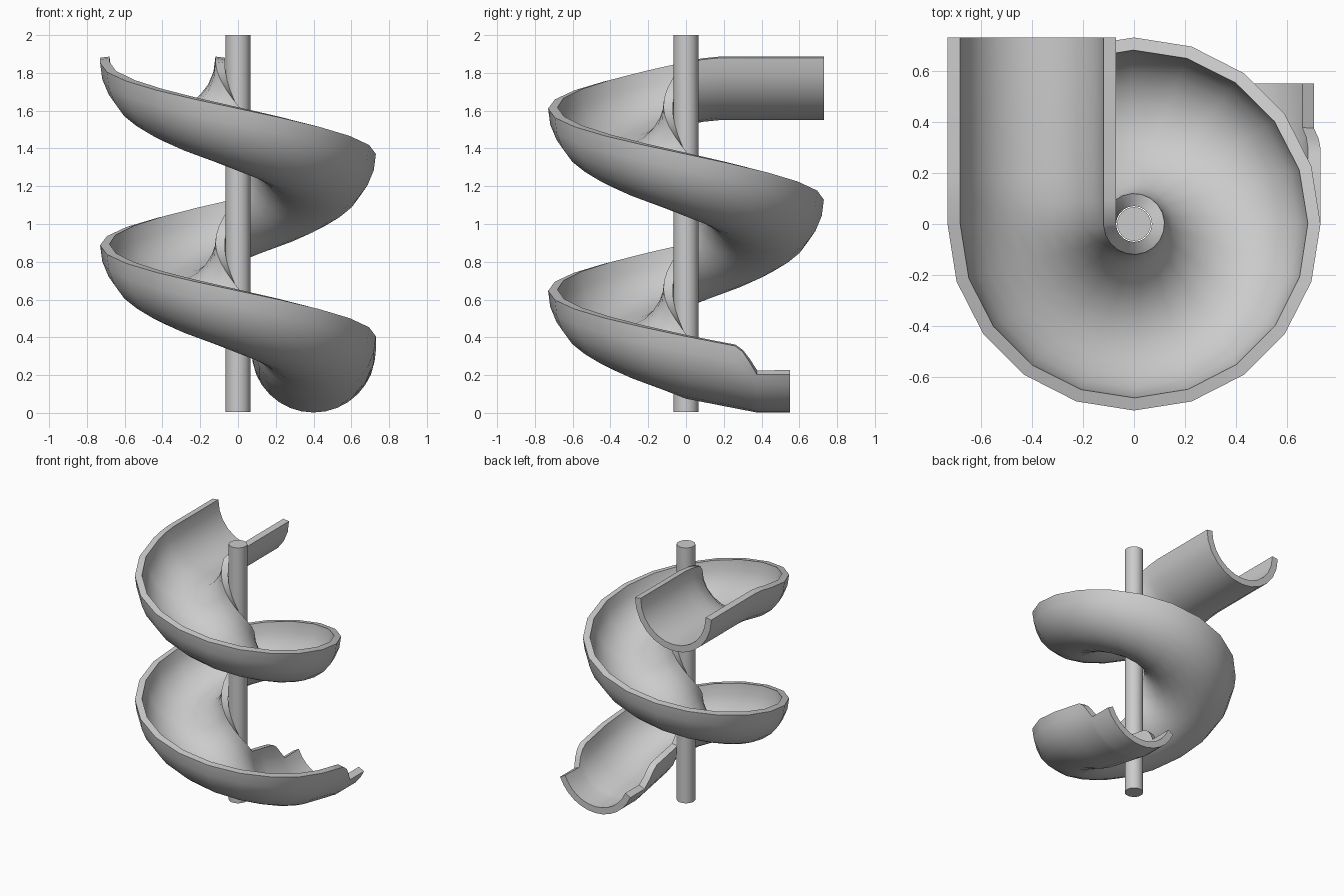
import bpy, bmesh
from math import sin, cos, pi, radians

if "Cube" in bpy.data.objects:
    bpy.data.objects.remove(bpy.data.objects["Cube"])

R, TUBE, WALL = 0.40, 0.33, 0.05      # helix radius, trough radius, wall thickness
PITCH, Z0 = 0.965, 0.405              # rise per turn, rim height where the helix begins
SIDES, SEG = 20, 12                   # steps per turn, steps across the trough


def finish(obj, angle):
    bpy.ops.object.select_all(action='DESELECT')
    obj.select_set(True)
    bpy.context.view_layer.objects.active = obj
    bpy.ops.object.convert(target='MESH')
    bpy.ops.object.shade_smooth_by_angle(angle=radians(angle))


# Stations along the slide: (centre, outward direction, half opening angle)
stations = []

# Low exit lip and the stretch where the walls grow to full height
for y, phi in [(0.55, 67), (0.375, 67), (0.335, 78), (0.30, 86), (0.26, 90), (0.13, 90)]:
    z = 0.332 + (Z0 - 0.332) * max(0, 1 - y / 0.375)
    stations.append(((R, y, z), (1, 0), phi))

# One and a half turns of helix
for i in range(SIDES * 3 // 2 + 1):
    a = -2 * pi * i / SIDES
    d = (cos(a), sin(a))
    stations.append(((R * d[0], R * d[1], Z0 + PITCH * i / SIDES), d, 90))

# Straight entry chute at the top
for y, z in [(0.09, 1.871), (0.18, 1.88), (0.73, 1.88)]:
    stations.append(((-R, y, z), (-1, 0), 90))

# Trough surface, thickened inwards
bm = bmesh.new()
rows = []
for (cx, cy, cz), (dx, dy), phi in stations:
    row = []
    for k in range(SEG + 1):
        t = radians(phi) * (2 * k / SEG - 1)
        s = TUBE * sin(t)
        row.append(bm.verts.new((cx + dx * s, cy + dy * s, cz - TUBE * cos(t))))
    rows.append(row)
for a, b in zip(rows, rows[1:]):
    for k in range(SEG):
        bm.faces.new((a[k], a[k + 1], b[k + 1], b[k]))
bm.normal_update()
if sum(f.normal.z for f in bm.faces) > 0:
    bmesh.ops.reverse_faces(bm, faces=bm.faces[:])
mesh = bpy.data.meshes.new("spiral_slide")
bm.to_mesh(mesh)
bm.free()
slide = bpy.data.objects.new("spiral_slide", mesh)
bpy.context.collection.objects.link(slide)
mod = slide.modifiers.new("wall", 'SOLIDIFY')
mod.thickness = WALL
mod.offset = -1
finish(slide, 45)

# Central pole
bpy.ops.mesh.primitive_cylinder_add(vertices=24, radius=0.066, depth=1.995, location=(0, 0, 1.0025))
pole = bpy.context.object
pole.name = "centre_pole"
finish(pole, 40)
